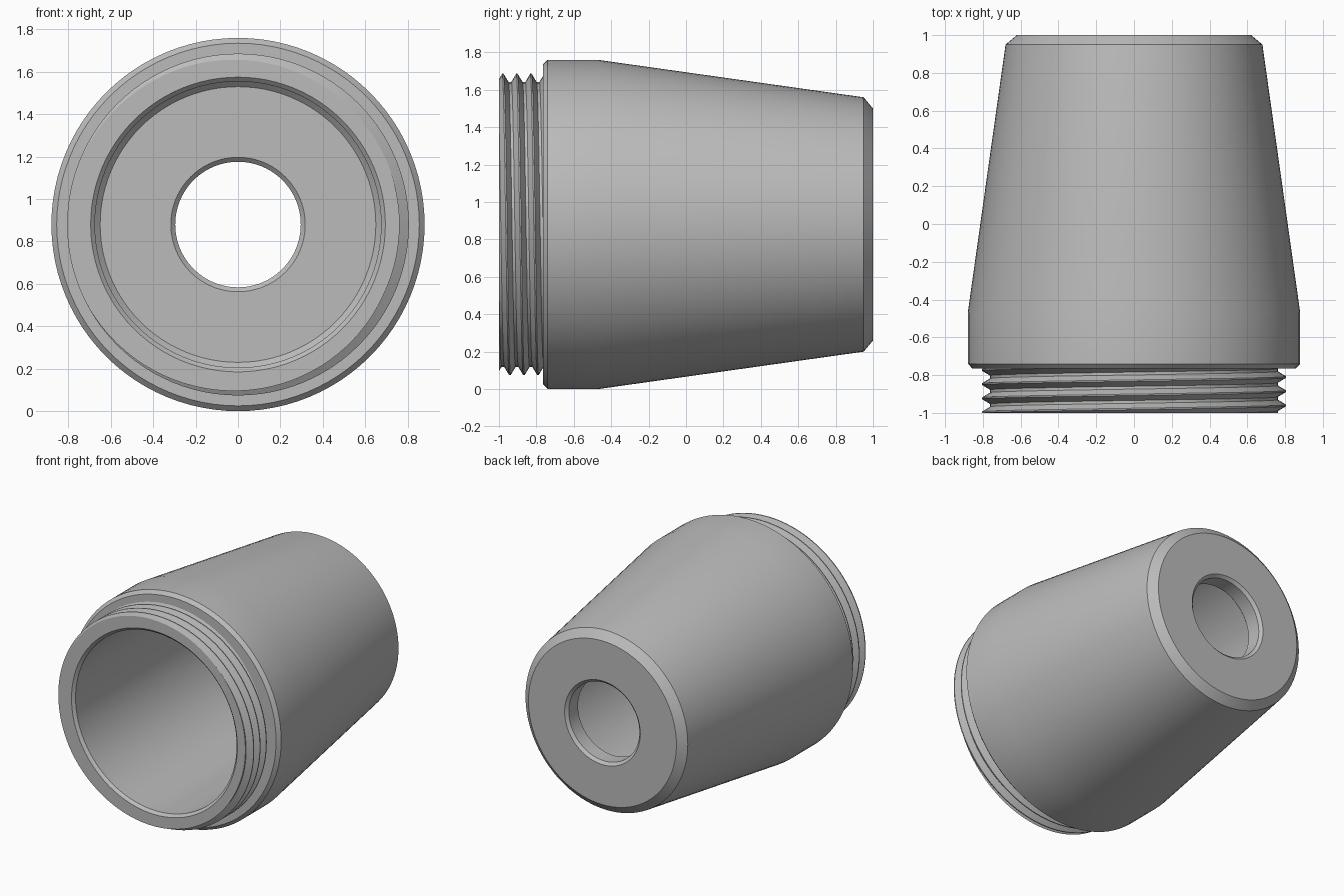
import bpy
import bmesh
import math

cube = bpy.data.objects.get("Cube")
if cube:
    bpy.data.objects.remove(cube, do_unlink=True)

SEGMENTS = 96
AXIS_Z = 0.88
FRONT, SHOULDER = -1.0, -0.765

# Thread: right-handed, crest at the top of the neck on the first turn
PITCH, FIRST_CREST = 0.075, -0.979
CREST, ROOT = 0.806, 0.762
THREAD = [(-0.05, CREST), (0.05, CREST), (0.4, ROOT), (0.6, ROOT)]

# Profiles as (y, radius)
OUTER = [(SHOULDER, 0.855), (-0.74, 0.88), (-0.47, 0.88), (0.95, 0.68), (1.0, 0.62)]
BORE = [(1.0, 0.317), (0.98, 0.296), (0.87, 0.296), (0.85, 0.317)]
CAVITY = [(0.85, 0.65), (0.825, 0.675), (-0.98, 0.675), (FRONT, 0.695)]


def thread_radius(y, turn):
    """Radius of the thread surface at one y, after a fraction of a turn."""
    f = ((y - FIRST_CREST) / PITCH - turn) % 1.0
    d = min(f, 1.0 - f)
    t = min(max((d - 0.05) / 0.35, 0.0), 1.0)
    return CREST + (ROOT - CREST) * t


def thread_column(turn):
    """Thread corners along the neck, trimmed at its two ends."""
    column = []
    for k in range(-3, 6):
        for offset, radius in THREAD:
            y = FIRST_CREST + PITCH * (k + offset + turn)
            end = min(max(y, FRONT), SHOULDER)
            column.append((end, radius if end == y else thread_radius(end, turn)))
    return column


def make_housing(material):
    """Sweep the closed section round the y axis, threading the neck."""
    bm = bmesh.new()
    columns = []
    for i in range(SEGMENTS + 1):
        turn = i / SEGMENTS
        a = math.tau * turn
        section = thread_column(turn) + OUTER + BORE + CAVITY
        columns.append([bm.verts.new((r * math.sin(a), y, AXIS_Z + r * math.cos(a)))
                        for y, r in section])
    count = len(columns[0])
    for left, right in zip(columns, columns[1:]):
        for j in range(count):
            n = (j + 1) % count
            bm.faces.new((left[j], left[n], right[n], right[j]))
    # Weld the trimmed thread ends and the seam
    bmesh.ops.remove_doubles(bm, verts=bm.verts[:], dist=0.00005)
    bmesh.ops.dissolve_degenerate(bm, edges=bm.edges[:], dist=0.00005)
    bmesh.ops.recalc_face_normals(bm, faces=bm.faces[:])
    mesh = bpy.data.meshes.new("threaded_housing")
    bm.to_mesh(mesh)
    bm.free()
    mesh.materials.append(material)
    obj = bpy.data.objects.new("threaded_housing", mesh)
    bpy.context.collection.objects.link(obj)
    return obj


grey = bpy.data.materials.new("plain_grey")
grey.use_nodes = True
grey.diffuse_color = (0.5, 0.5, 0.5, 1.0)
grey.node_tree.nodes["Principled BSDF"].inputs["Base Color"].default_value = grey.diffuse_color

housing = make_housing(grey)
bpy.ops.object.select_all(action="DESELECT")
housing.select_set(True)
bpy.context.view_layer.objects.active = housing
bpy.ops.object.shade_smooth_by_angle(angle=math.radians(25))
